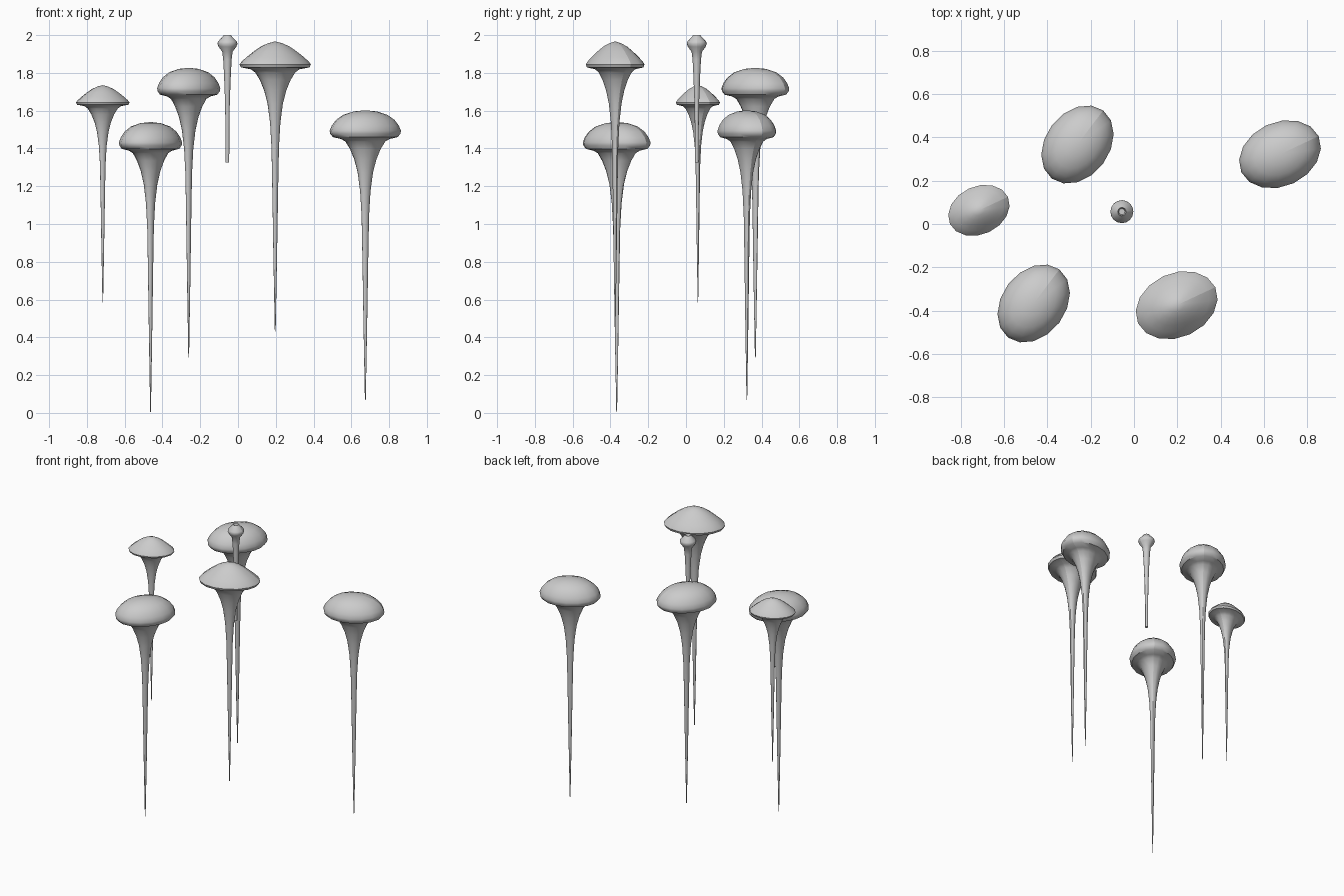
import bpy, bmesh, math

cube = bpy.data.objects.get("Cube")
if cube:
    bpy.data.objects.remove(cube, do_unlink=True)

grey = bpy.data.materials.new("plain grey")
grey.use_nodes = True
GREY = (0.6, 0.6, 0.6, 1)
grey.diffuse_color = GREY
grey.node_tree.nodes["Principled BSDF"].inputs["Base Color"].default_value = GREY

SIDES = 16

# Profiles: (radius as a fraction of the rim, depth below the top)
STEM = [(.56, .165), (.43, .205), (.31, .26), (.215, .33), (.145, .43),
        (.105, .56), (.085, .75), (.05, 1.15), (.012, 1.535)]
ROUND_CAP = [(0, 0), (.32, .006), (.62, .024), (.82, .051), (.94, .081),
             (1, .108), (.985, .124), (.91, .142), (.68, .152)]
BELL_CAP = [(0, 0), (.2, .01), (.4, .027), (.6, .053), (.8, .083),
            (.94, .107), (1, .122), (.96, .138), (.68, .148)]
BUD = [(0, .02), (.26, .02), (.36, 0), (.5, .01), (.94, .034), (1, .046),
       (.88, .062), (.52, .088), (.42, .13), (.34, .21), (.24, .35),
       (.19, .5), (.18, .675), (0, .675)]


def lathe(name, profile, rim, top, ratio=1, angle=0, size=1):
    """Turn a profile into an oval body, open along one seam."""
    bm = bmesh.new()
    rings = []
    for r, depth in profile:
        if r == 0:
            rings.append([bm.verts.new((0, 0, -depth))] * (SIDES + 1))
            continue
        ring = []
        for i in range(SIDES + 1):
            a = math.tau * i / SIDES
            ring.append(bm.verts.new((r * rim * math.cos(a),
                                      r * rim * ratio * math.sin(a), -depth)))
        rings.append(ring)
    for upper, lower in zip(rings, rings[1:]):
        for i in range(SIDES):
            quad = (upper[i], lower[i], lower[i + 1], upper[i + 1])
            bm.faces.new(list(dict.fromkeys(quad)))
    mesh = bpy.data.meshes.new(name)
    bm.to_mesh(mesh)
    bm.free()
    mesh.materials.append(grey)
    obj = bpy.data.objects.new(name, mesh)
    bpy.context.collection.objects.link(obj)
    obj.location = top
    obj.rotation_euler.z = math.radians(angle)
    obj.scale = (size,) * 3
    bpy.ops.object.select_all(action='DESELECT')
    obj.select_set(True)
    bpy.context.view_layer.objects.active = obj
    bpy.ops.object.shade_smooth_by_angle(angle=math.radians(40))


# Mushrooms: name, cap, top position, turn, size
MUSHROOMS = [
    ("small_left_mushroom", BELL_CAP, (-.716, .063, 1.735), 25, .75),
    ("front_left_mushroom", ROUND_CAP, (-.463, -.367, 1.54), 53, 1),
    ("back_left_mushroom", ROUND_CAP, (-.261, .367, 1.827), 53, 1),
    ("front_right_mushroom", BELL_CAP, (.197, -.375, 1.967), 25, 1),
    ("back_right_mushroom", ROUND_CAP, (.674, .322, 1.602), 25, 1),
]
for name, cap, top, turn, size in MUSHROOMS:
    lathe(name, cap + STEM, .197, top, .75, turn, size)

# Slim bud in the middle
lathe("middle_bud", BUD, .053, (-.056, .057, 2))
